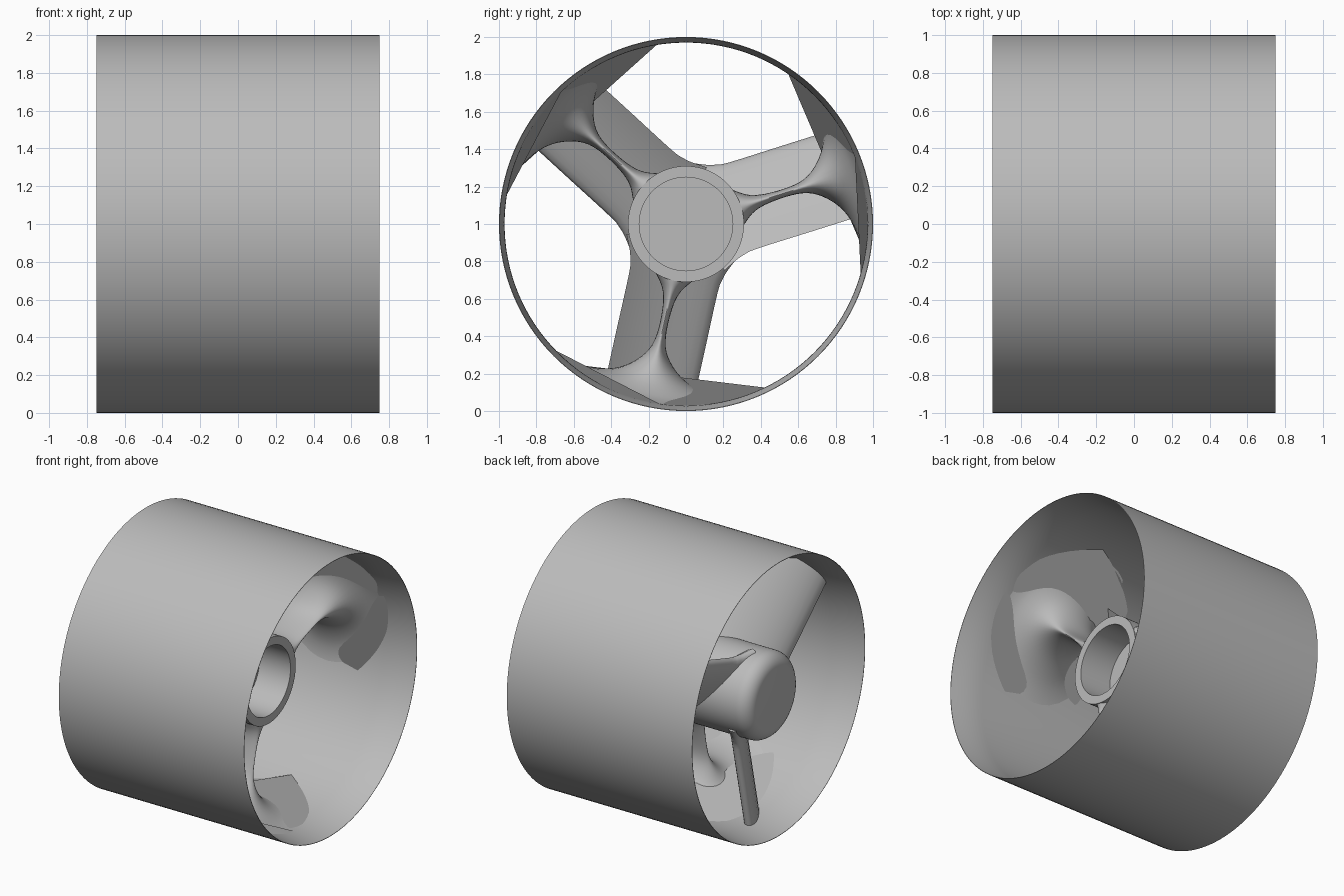
import bpy, bmesh, math
from math import sin, cos, pi, radians, sqrt

cube = bpy.data.objects.get("Cube")
if cube:
    bpy.data.objects.remove(cube, do_unlink=True)

grey = bpy.data.materials.new("light_grey")
grey.use_nodes = True
COLOUR = (0.5, 0.5, 0.5, 1)
grey.diffuse_color = COLOUR
grey.node_tree.nodes["Principled BSDF"].inputs["Base Color"].default_value = COLOUR

ANGLES = [radians(17.5 + 120 * i) for i in range(3)]


def finish(name, bm, sharp=35):
    bmesh.ops.recalc_face_normals(bm, faces=bm.faces)
    mesh = bpy.data.meshes.new(name)
    bm.to_mesh(mesh)
    bm.free()
    mesh.materials.append(grey)
    obj = bpy.data.objects.new(name, mesh)
    bpy.context.collection.objects.link(obj)
    bpy.ops.object.select_all(action='DESELECT')
    bpy.context.view_layer.objects.active = obj
    obj.select_set(True)
    bpy.ops.object.shade_smooth_by_angle(angle=radians(sharp))
    return obj


def revolve(name, profile, steps=96):
    """Spin an (x, radius) profile round the fan axis."""
    bm = bmesh.new()
    verts = [bm.verts.new((x, 0, 1 + r)) for x, r in profile]
    edges = [bm.edges.new(pair) for pair in zip(verts, verts[1:])]
    bmesh.ops.spin(bm, geom=verts + edges, cent=(0, 0, 1), axis=(1, 0, 0),
                   angle=2 * pi, steps=steps, use_merge=True)
    bmesh.ops.remove_doubles(bm, verts=bm.verts, dist=0.0005)
    return finish(name, bm)


def loft(name, rings):
    """Skin a row of closed rings and cap both ends."""
    bm = bmesh.new()
    rows = [[bm.verts.new(p) for p in ring] for ring in rings]
    for a, b in zip(rows, rows[1:]):
        for i in range(len(a)):
            j = (i + 1) % len(a)
            bm.faces.new((a[i], a[j], b[j], b[i]))
    bm.faces.new(rows[0])
    bm.faces.new(rows[-1])
    return finish(name, bm, 50)


def smooth_steps(rows, count=6):
    """Catmull-Rom resampling of a short table."""
    out = []
    for i in range(len(rows) - 1):
        p = [rows[max(0, min(len(rows) - 1, i + k))] for k in (-1, 0, 1, 2)]
        for n in range(count):
            t = n / count
            out.append([0.5 * (2 * b + (c - a) * t + (2 * a - 5 * b + 4 * c - d) * t * t
                               + (3 * b - a - 3 * c + d) * t ** 3)
                        for a, b, c, d in zip(*p)])
    return out + [rows[-1]]


# Duct: straight outside, inside wall thinning to a fine lip at each end
lip = [(0.75 - 0.25 * t, 0.997 - 0.027 * sin(t * pi / 2))
       for t in (k / 8 for k in range(9))]
duct = lip + [(-x, r) for x, r in reversed(lip)]
revolve("duct", [(-0.75, 1), (0.75, 1)] + duct + [(-0.75, 1)], 128)

# Rotor hub with a rounded nose
nose = [(-0.62 - 0.1 * cos(a), 0.21 + 0.1 * sin(a))
        for a in (k * pi / 16 for k in range(9))]
revolve("rotor_hub", [(-0.72, 0)] + nose + [(-0.12, 0.31), (-0.12, 0)])

# Stator hub with a blind bore
revolve("stator_hub", [(-0.11, 0), (-0.11, 0.31), (0.25, 0.31),
                       (0.25, 0.25), (0, 0.25), (0, 0)])


# Rotor blades: a constant aerofoil set at a pitch, flared at the root
def aerofoil(n=14):
    lead, trail = (-0.53, 0.24), (-0.17, -0.24)
    dx, ds = trail[0] - lead[0], trail[1] - lead[1]
    size = math.hypot(dx, ds)
    points = []
    for k in range(2 * n):
        t = (1 - cos(pi * k / n)) / 2
        side = 1 if k < n else -1
        off = side * 0.19 * (sqrt(t) - t) + 0.12 * t * (1 - t)
        points.append((lead[0] + dx * t + off * ds / size,
                       lead[1] + ds * t - off * dx / size))
    return points


def blade_ring(angle, d, scale, tip=False):
    ring = []
    for x, s in aerofoil():
        s *= scale
        x = -0.35 + (x + 0.35) * scale
        reach = sqrt(0.972 ** 2 - s * s) if tip else d
        ring.append((x, reach * cos(angle) - s * sin(angle),
                     1 + reach * sin(angle) + s * cos(angle)))
    return ring


ROOT = [(0.12, 1.25), (0.2, 1.1), (0.25, 1.04), (0.32, 1), (0.6, 1)]
for i, angle in enumerate(ANGLES):
    rings = [blade_ring(angle, d, s) for d, s in smooth_steps(ROOT, 3)]
    rings.append(blade_ring(angle, 0, 1, tip=True))
    loft(f"rotor_blade_{i + 1}", rings)

# Stator struts: slim at the waist, flaring into the hub and the duct
# (radius, half angle in degrees, half length along the axis)
STRUT = [(0.29, 26, 0.18), (0.315, 17, 0.175), (0.36, 8.5, 0.165), (0.43, 4, 0.155),
         (0.55, 2.3, 0.15), (0.67, 3.2, 0.155), (0.77, 7.5, 0.19),
         (0.86, 14, 0.25), (0.93, 23, 0.34), (0.965, 31, 0.42), (0.985, 40, 0.5)]
for i, angle in enumerate(ANGLES):
    rings = []
    for r, half, length in smooth_steps(STRUT, 4):
        ring = []
        for k in range(40):
            t = 2 * pi * k / 40
            a = angle + radians(half) * sin(t)
            ring.append((0.07 + length * cos(t), r * cos(a), 1 + r * sin(a)))
        rings.append(ring)
    loft(f"stator_strut_{i + 1}", rings)
